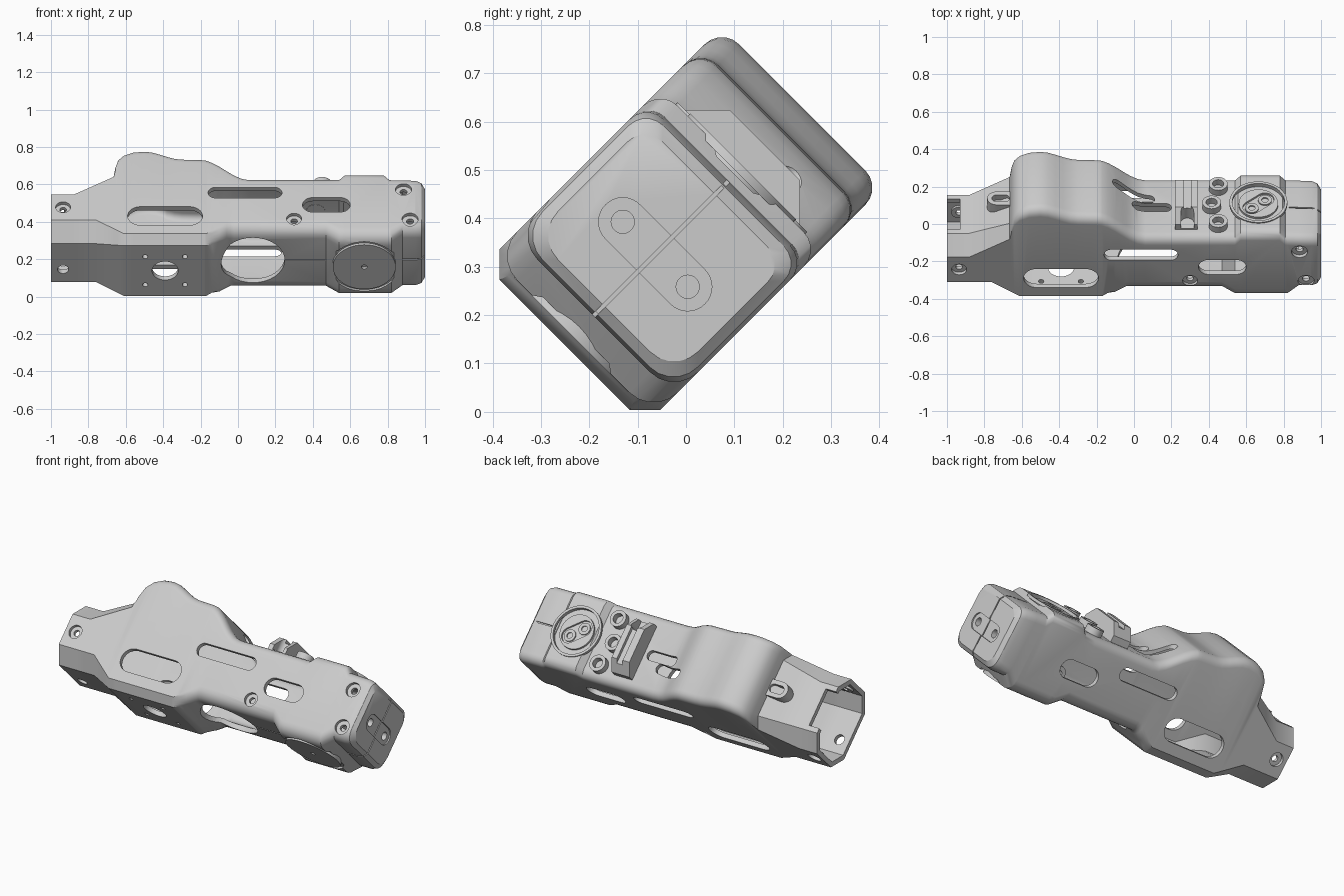
import bpy, bmesh, math
from mathutils import Matrix, Vector

cube = bpy.data.objects.get("Cube")
if cube:
    bpy.data.objects.remove(cube, do_unlink=True)

mat = bpy.data.materials.new("plain grey")
mat.use_nodes = True
grey = (0.6, 0.6, 0.6, 1)
mat.diffuse_color = grey
mat.node_tree.nodes["Principled BSDF"].inputs["Base Color"].default_value = grey

# Everything is drawn upright (y = height, z = width), then rolled 45 degrees
ROLL = Matrix.Rotation(math.radians(45), 4, 'X')
MID = 0.275
HALF = 0.235
WALL = 0.028


def bridge(name, rings):
    """Closed solid through a row of equal rings."""
    bm = bmesh.new()
    rows = [[bm.verts.new(p) for p in ring] for ring in rings]
    count = len(rows[0])
    for row, after in zip(rows, rows[1:]):
        for i in range(count):
            j = (i + 1) % count
            bm.faces.new((row[i], row[j], after[j], after[i]))
    bm.faces.new(rows[0])
    bm.faces.new(rows[-1])
    bmesh.ops.recalc_face_normals(bm, faces=bm.faces)
    bm.transform(ROLL)
    mesh = bpy.data.meshes.new(name)
    bm.to_mesh(mesh)
    bm.free()
    mesh.materials.append(mat)
    ob = bpy.data.objects.new(name, mesh)
    bpy.context.scene.collection.objects.link(ob)
    return ob


def section(x, low, high, r_low, r_high, half, flat_low, flat_high):
    """Rectangle with rounded or chamfered corners."""
    corners = ((high - r_high, 1, r_high, 0, flat_high), (low + r_low, 1, r_low, 1, flat_low),
               (low + r_low, -1, r_low, 2, flat_low), (high - r_high, -1, r_high, 3, flat_high))
    pts = []
    for y, side, r, quarter, flat in corners:
        z = MID + side * (half - r)
        start, end = quarter * math.pi / 2, (quarter + 1) * math.pi / 2
        a, b = (Vector((math.cos(t), math.sin(t))) for t in (start, end))
        for k in range(6):
            t = start + (end - start) * k / 5
            d = a.lerp(b, k / 5) if flat else Vector((math.cos(t), math.sin(t)))
            pts.append((x, y + r * d.x, z + r * d.y))
    return pts


def pill(name, p, q, r, axis, lo, hi, n=16):
    """Slot or cylinder between points p and q, along one axis."""
    p, q = Vector(p), Vector(q)
    angle = math.atan2(q.y - p.y, q.x - p.x) if p != q else 0
    outline = []
    for centre, base in ((p, math.pi / 2), (q, -math.pi / 2)):
        for k in range(n + 1 if p != q else n):
            t = angle + base + math.pi * k / n
            outline.append(centre + r * Vector((math.cos(t), math.sin(t))))
    place = {'x': lambda u, d: (d, u.x, u.y), 'y': lambda u, d: (u.x, d, u.y),
             'z': lambda u, d: (u.x, u.y, d)}[axis]
    return bridge(name, [[place(u, d) for u in outline] for d in (lo, hi)])


def disc(name, p, r, axis, lo, hi, n=16):
    return pill(name, p, p, r, axis, lo, hi, n)


def box(name, x0, x1, y0, y1, z0, z1):
    return bridge(name, [[(x, y0, z0), (x, y1, z0), (x, y1, z1), (x, y0, z1)] for x in (x0, x1)])


def cut(ob, cutter):
    mod = ob.modifiers.new("cut", 'BOOLEAN')
    mod.operation, mod.solver, mod.object = 'DIFFERENCE', 'EXACT', cutter
    graph = bpy.context.evaluated_depsgraph_get()
    mesh = bpy.data.meshes.new_from_object(ob.evaluated_get(graph))
    ob.modifiers.clear()
    ob.data = mesh
    bpy.data.objects.remove(cutter, do_unlink=True)


# Upper and lower outlines of the body, seen from the side
upper = [(-1, .35), (-.88, .35), (-.665, .455), (-.655, .5), (-.64, .55), (-.61, .585), (-.56, .608),
         (-.5, .615), (-.3, .555), (-.2, .552), (.06, .4), (.54, .4), (.57, .435), (.78, .435),
         (.81, .4), (.95, .395), (.98, .385), (1, .36)]
lower = [(-1, -.02), (-.76, -.02), (-.61, -.08), (-.17, -.08), (-.04, 0), (.47, 0), (.54, -.055),
         (.82, -.055), (.88, .005), (.95, .005), (.98, .012), (1, .035)]
upper_corner = [(-1, .09), (-.88, .09), (-.665, .06), (-.64, .05), (1, .05)]
lower_corner = [(-1, .09), (-.76, .09), (-.61, .045), (-.17, .045), (-.04, .07), (1, .07)]
side_inset = [(-1, 0), (.95, 0), (.98, .008), (1, .03)]


def follow(line, x, soft=False):
    for (x0, y0), (x1, y1) in zip(line, line[1:]):
        if x <= x1:
            t = (x - x0) / (x1 - x0)
            return y0 + (y1 - y0) * (t * t * (3 - 2 * t) if soft else t)


def body_section(x, shift=0, wall=0):
    low, high = follow(lower, x), follow(upper, x, -.5 < x < .06)
    return section(x + shift, low + wall, high - wall, follow(lower_corner, x) - wall / 2,
                   follow(upper_corner, x) - wall / 2, HALF - wall - follow(side_inset, x),
                   x < -.1, x < -.66)


hump_steps = [-.5 + .04 * k for k in range(14)]
spots = sorted({round(x, 3) for x in [p[0] for p in upper + lower] + hump_steps})
body = bridge("body_shell", [body_section(x) for x in spots])

# Hollow inside, open at the tail
inner = [body_section(x, .02 if x < -.4 else 0, WALL) for x in spots if x < .94]
mouth = [(x - .1, y, z) for x, y, z in inner[0]]
cut(body, bridge("hollow", [mouth] + inner))

# Long slots through both sides
for x0, x1, h, r in ((-.59, -.19, .1, .07), (-.16, .235, .276, .04), (.345, .6, .184, .055)):
    cut(body, pill("slot", (x0 + r, h), (x1 - r, h), r, 'z', -.1, .7))

# Screw wells with sunken posts, on the front side and on both sides of the tail
tail = (-.935, .166)
wells = [((.3, .08), .04, .47), ((.885, .3), .043, .47), ((.92, .078), .043, .47),
         (tail, .04, .47), (tail, .04, .06)]
for p, r, z in wells:
    cut(body, disc("well", p, r, 'z', z - .1, z + .1))
    post = disc("screw_post", p, r + .002, 'z', z, z + .02)
    cut(post, disc("socket", p, r * .45, 'z', z - .1, z + .1))

# Underside openings
under = [(-.39, MID, .07), (.08, MID, .17), (-.935, MID - .05, .03)]
under += [(-.39 + dx, MID + dz, .014) for dx in (-.106, .106) for dz in (-.106, .106)]
for x, z, r in under:
    cut(body, disc("hole", (x, z), r, 'y', -.2, .1))

# Underside dial
dial_spot = (.675, MID + .005)
cut(body, disc("dial_seat", dial_spot, .185, 'y', -.2, -.042, 24))
dial = disc("underside_dial", dial_spot, .168, 'y', -.056, -.03, 24)
cut(dial, disc("dial_pin_hole", dial_spot, .015, 'y', -.2, -.04))

# Seam along the centre line
for x0, x1, y0, y1 in ((.982, 1.1, -.1, .5), (.25, .47, -.1, .008), (-.04, 0, -.1, .008),
                       (.88, .982, -.1, .014), (.83, .982, .388, .6)):
    cut(body, box("seam", x0, x1, y0, y1, MID - .004, MID + .004))

# End panel with two holes
panel = [(.185, MID - .095), (.185, MID + .095)]
cut(body, pill("end_panel", *panel, .05, 'x', .992, 1.1))
for p in panel:
    cut(body, disc("end_hole", p, .024, 'x', .945, 1.1))

# Ramp slots and tail notch on the upper side
cut(body, pill("ramp_slot", (.02, MID), (.17, MID), .03, 'y', .3, .7))
cut(body, pill("ramp_slot", (-.085, .19), (.08, .215), .03, 'y', .3, .7))
cut(body, box("tail_notch", -1.1, -.93, .25, .5, .16, .39))

# Large round cap on top
top = (.665, MID)
cut(body, disc("cap_seat", top, .14, 'y', .418, .6, 24))
cap = disc("top_cap", top, .105, 'y', .4, .432, 24)
lobes = [(.63, MID + .03), (.7, MID - .03)]
cut(cap, pill("cap_recess", *lobes, .048, 'y', .42, .6))
rim = disc("cap_rim", top, .155, 'y', .425, .442, 24)
cut(rim, disc("rim_bore", top, .14, 'y', .3, .6, 24))
for p in lobes:
    stud = disc("cap_stud", p, .036, 'y', .41, .428)
    cut(stud, disc("stud_bore", p, .018, 'y', .415, .6))

# Three collars
for x, z in ((.45, MID - .14), (.415, MID), (.45, MID + .14)):
    collar = disc("collar", (x, z), .05, 'y', .37, .44)
    cut(collar, disc("collar_bore", (x, z), .03, 'y', .385, .6))

# Tall chamfered saddle across the top
saddle = bridge("saddle", [section(x, .375, .505, .005, .065, .168, True, True) for x in (.22, .34)])
cut(saddle, pill("saddle_groove", (.285, MID + .125), (.285, .5), .035, 'y', .41, .6))
cut(saddle, box("saddle_channel", .265, .305, .485, .6, 0, MID + .13))

# Lug behind the hump
lug = pill("rear_lug", (-.735, MID), (-.64, MID), .05, 'y', .37, .47)
cut(lug, pill("lug_slot", (-.735, MID), (-.69, MID), .025, 'y', .43, .6))

for ob in bpy.context.scene.objects:
    ob.select_set(ob.type == 'MESH')
bpy.context.view_layer.objects.active = body
bpy.ops.object.shade_smooth_by_angle(angle=math.radians(32))
